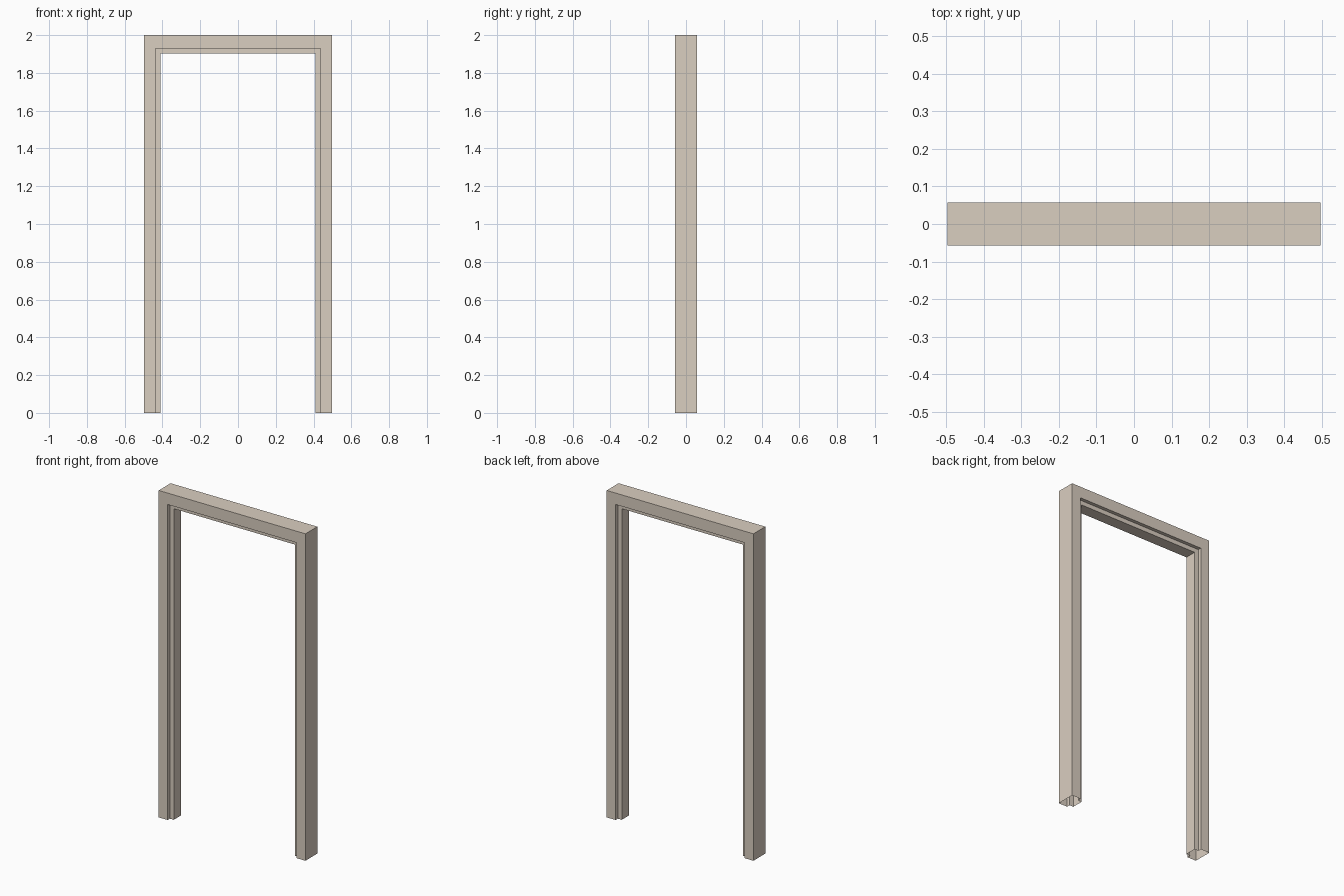
import bpy, bmesh

if "Cube" in bpy.data.objects:
    bpy.data.objects.remove(bpy.data.objects["Cube"])

W, H, D = 0.4965, 2.0, 0.0575   # half width, height, half depth
STOP = 0.036                    # half depth of the raised door stop

# Closed cross-section: (jamb inset, head inset, y)
face, stop = (0.06, 0.07), (0.087, 0.097)
profile = [
    (0, 0, -D), (*face, -D), (*face, -STOP), (*stop, -STOP),
    (*stop, STOP), (*face, STOP), (*face, D), (0, 0, D),
]

# Sweep the section up one jamb, across the head and down the other jamb
bm = bmesh.new()
rings = []
for side, top in ((-1, False), (-1, True), (1, True), (1, False)):
    rings.append([bm.verts.new((side * (W - j), y, H - h if top else 0))
                  for j, h, y in profile])
n = len(profile)
for a, b in zip(rings, rings[1:]):
    for i in range(n):
        k = (i + 1) % n
        bm.faces.new((a[i], a[k], b[k], b[i]))
bmesh.ops.recalc_face_normals(bm, faces=bm.faces)

# Hollow frame, open at the feet
mesh = bpy.data.meshes.new("door_frame")
bm.to_mesh(mesh)
bm.free()
frame = bpy.data.objects.new("door_frame", mesh)
bpy.context.collection.objects.link(frame)

# Pale painted finish
mat = bpy.data.materials.new("pale_beige")
mat.diffuse_color = (0.70, 0.62, 0.53, 1)
mat.use_nodes = True
mat.node_tree.nodes["Principled BSDF"].inputs["Base Color"].default_value = mat.diffuse_color
mesh.materials.append(mat)
